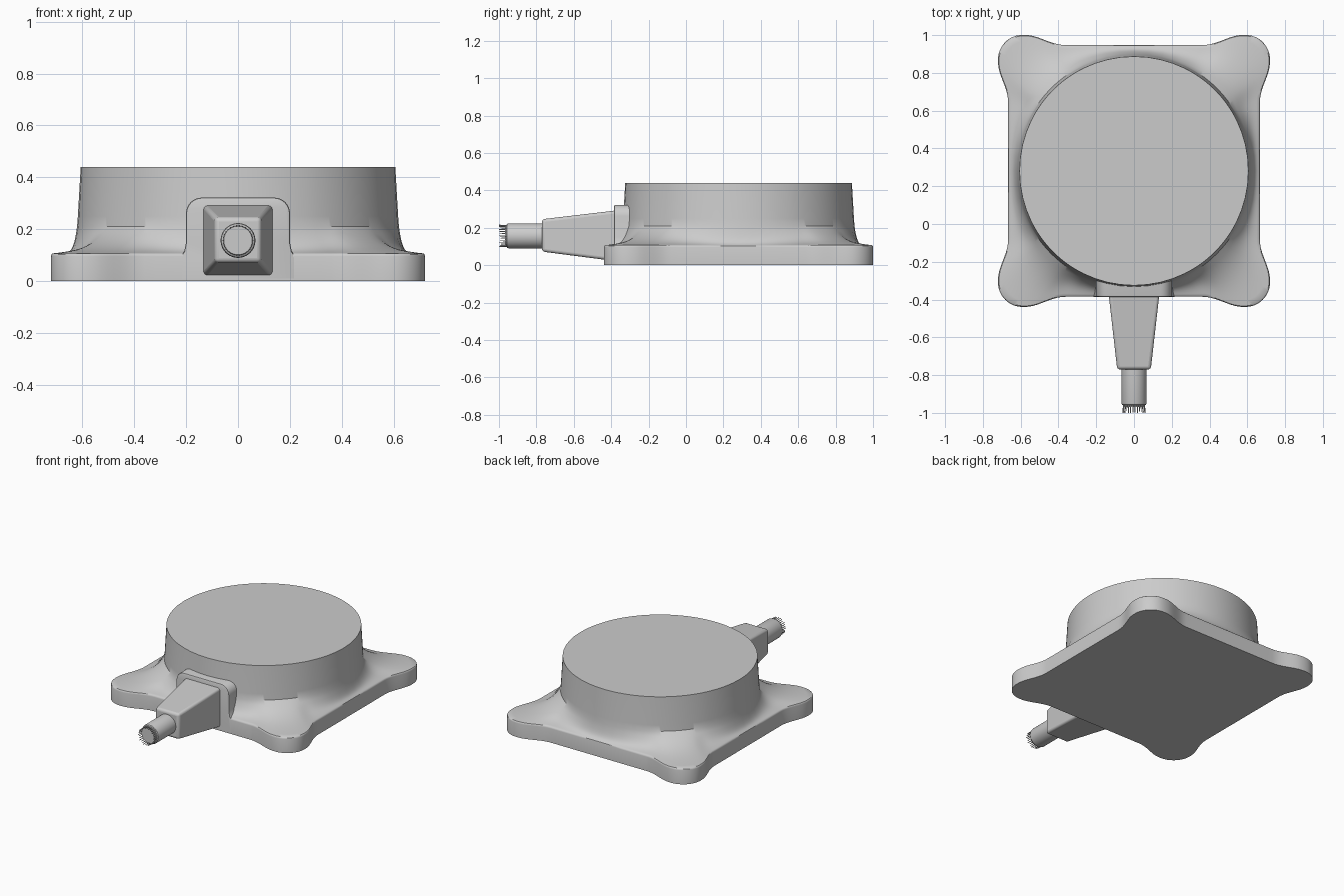
import bpy, bmesh, random
from math import sin, cos, pi, atan2, hypot, radians

if "Cube" in bpy.data.objects:
    bpy.data.objects.remove(bpy.data.objects["Cube"])

random.seed(3)
CY = 0.281      # centre of the housing in y
CZ = 0.157      # height of the cable axis


def finish(name, bm, angle=35, bevel=0):
    bmesh.ops.recalc_face_normals(bm, faces=bm.faces)
    me = bpy.data.meshes.new(name)
    bm.to_mesh(me)
    bm.free()
    ob = bpy.data.objects.new(name, me)
    bpy.context.collection.objects.link(ob)
    if bevel:
        m = ob.modifiers.new("bevel", 'BEVEL')
        m.width, m.segments, m.limit_method = bevel, 4, 'ANGLE'
        m.angle_limit = radians(40)
    bpy.ops.object.select_all(action='DESELECT')
    ob.select_set(True)
    bpy.context.view_layer.objects.active = ob
    bpy.ops.object.shade_smooth_by_angle(angle=radians(angle))
    return ob


def loft(name, rings, angle=35, bevel=0):
    """Closed skin through rings of equal point count, capped at both ends."""
    bm = bmesh.new()
    vs = [[bm.verts.new(p) for p in r] for r in rings]
    n = len(vs[0])
    for a, b in zip(vs, vs[1:]):
        for i in range(n):
            j = (i + 1) % n
            bm.faces.new((a[i], a[j], b[j], b[i]))
    bm.faces.new(vs[0][::-1])
    bm.faces.new(vs[-1])
    return finish(name, bm, angle, bevel)


def smooth(t):
    return t * t * (3 - 2 * t)


# Plate outline: one side with flared ends and half of each round lobe, turned four times
def side_outline():
    half = [(x, 0.666) for x in (0.0, 0.08, 0.16, 0.24, 0.32)]
    for i in range(10):
        t = i / 9
        half.append((0.36 + 0.215 * t, 0.666 + 0.054 * smooth(t) ** 1.1))
    r = 0.13
    half += [(0.59 + r * sin(a), 0.59 + r * cos(a))
             for a in [pi / 4 * k / 6 for k in range(7)]]
    left = [(-x, y) for x, y in half[:0:-1]]
    return (left + half)[:-1]


outline = []
for k in range(4):
    c, s = cos(-k * pi / 2), sin(-k * pi / 2)
    outline += [(x * c - y * s, x * s + y * c) for x, y in side_outline()]

polar = [(atan2(y, x), hypot(x, y)) for x, y in outline]


def ring(f, z):
    return [(f(r) * cos(a), CY + f(r) * sin(a), z) for a, r in polar]


# Housing: plate wall, concave skirt sweeping up to the round drum, tapered drum
rings = [ring(lambda r: r, 0.0), ring(lambda r: r, 0.096),
         ring(lambda r: r - 0.002, 0.103), ring(lambda r: r - 0.007, 0.107)]
for i in range(1, 11):
    t = i / 10
    rings.append(ring(lambda r: (r - 0.007) * (1 - t) + 0.62 * t,
                      0.107 + 0.028 * t + 0.075 * t ** 3.5))
rings += [ring(lambda r: 0.617, 0.25), ring(lambda r: 0.606, 0.44)]
loft("housing", rings)

# Cable entry boss: arched block flush with the plate front
prof = [(0.222, 0.09), (0.207, 0.115), (0.2, 0.15)]
prof += [(0.14 + 0.06 * cos(a), 0.262 + 0.06 * sin(a))
         for a in [pi / 2 * k / 8 for k in range(9)]]
prof = [(0.222, 0.01)] + prof
prof += [(-x, z) for x, z in prof[::-1]]


def boss_ring(y, inset):
    return [(x * (1 - inset / 0.2), y, z - (inset if z > 0.2 else 0)) for x, z in prof]


loft("cable_boss", [boss_ring(-0.386, 0.008), boss_ring(-0.383, 0.002),
                    boss_ring(-0.377, 0), boss_ring(-0.1, 0)])


# Strain relief: tapered square sleeve with softened edges
def square(y, hx, z0, z1):
    return [(-hx, y, z0), (hx, y, z0), (hx, y, z1), (-hx, y, z1)]


loft("strain_relief", [square(-0.33, 0.139, 0.016, 0.298),
                       square(-0.77, 0.089, 0.073, 0.246)], 35, 0.016)


# Cable: sheath with rounded lip and inner core
def circle(y, r, n=40):
    return [(r * cos(2 * pi * k / n), y, CZ + r * sin(2 * pi * k / n)) for k in range(n)]


loft("cable", [circle(-0.7, 0.067), circle(-0.947, 0.067), circle(-0.956, 0.064),
               circle(-0.96, 0.057), circle(-0.968, 0.055)])

# Bare screen strands around the cable end
bm = bmesh.new()
count = 30
for k in range(count):
    a = 2 * pi * k / count
    tip = -1.0 + (random.random() * 0.012 if k % 3 else 0)
    rows = []
    for y, rad, w in ((-0.95, 0.056, 0.003), (tip, 0.058, 0.0022)):
        cx, cz = rad * cos(a), CZ + rad * sin(a)
        rows.append([bm.verts.new((cx + w * cos(b), y, cz + w * sin(b)))
                     for b in [2 * pi * q / 6 for q in range(6)]])
    for i in range(6):
        j = (i + 1) % 6
        bm.faces.new((rows[0][i], rows[0][j], rows[1][j], rows[1][i]))
    bm.faces.new(rows[1])
    bm.faces.new(rows[0][::-1])
finish("screen_strands", bm, 65)
